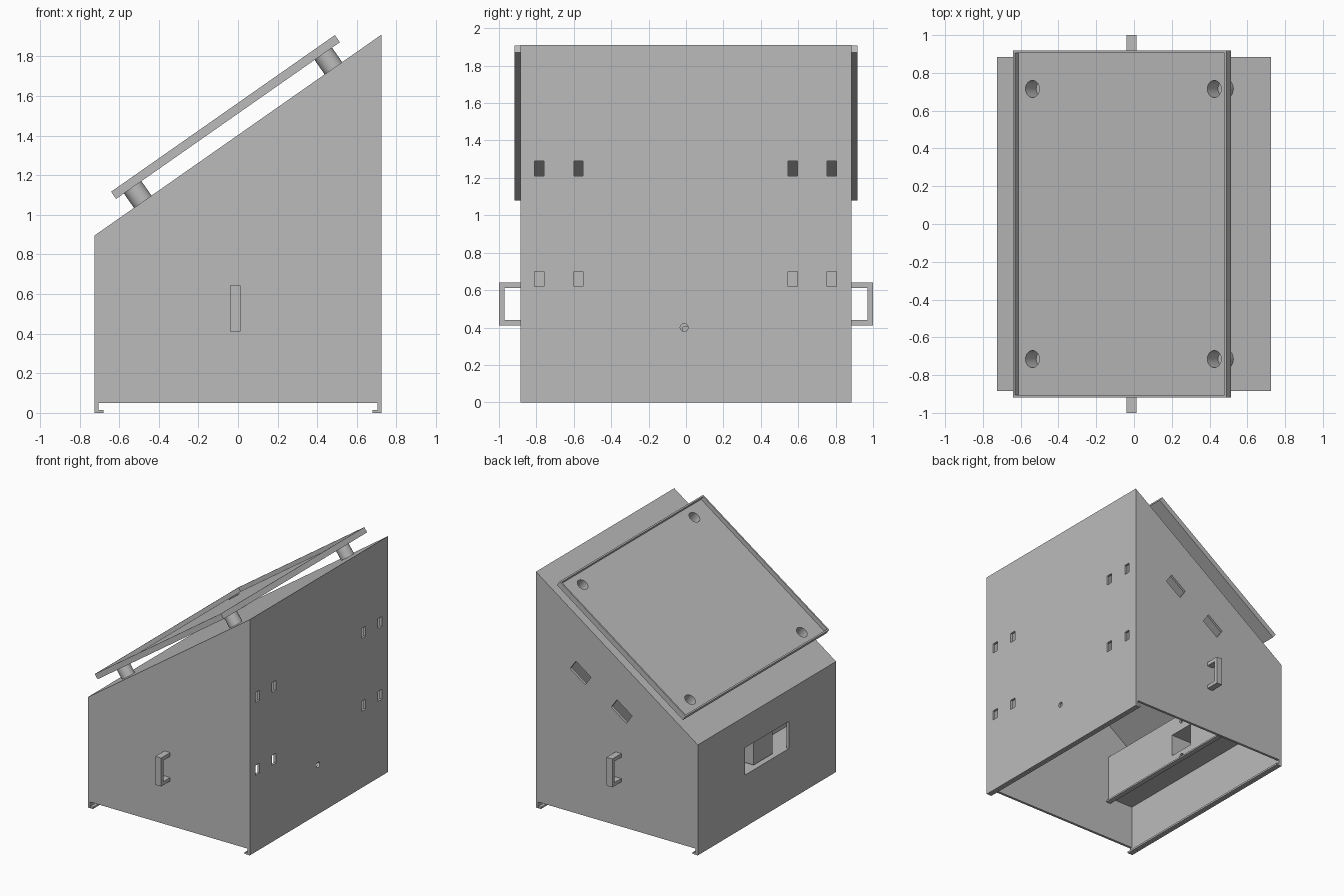
import bpy, bmesh, math
from mathutils import Matrix, Vector

cube = bpy.data.objects.get("Cube")
if cube:
    bpy.data.objects.remove(cube, do_unlink=True)

grey = bpy.data.materials.new("sheet_metal_grey")
grey.use_nodes = True
colour = (0.5, 0.5, 0.5, 1)
grey.diffuse_color = colour
grey.node_tree.nodes["Principled BSDF"].inputs["Base Color"].default_value = colour

HX, HY, LOW, HIGH, T = 0.725, 0.885, 0.895, 1.91, 0.02
ANGLE = math.atan2(HIGH - LOW, 2 * HX)
ALONG = Vector((math.cos(ANGLE), math.sin(ANGLE)))
UP = Vector((-math.sin(ANGLE), math.cos(ANGLE)))
ROOF_START = Vector((-HX, LOW))


def finish(name, bm):
    bmesh.ops.recalc_face_normals(bm, faces=bm.faces)
    mesh = bpy.data.meshes.new(name)
    bm.to_mesh(mesh)
    bm.free()
    mesh.materials.append(grey)
    ob = bpy.data.objects.new(name, mesh)
    bpy.context.collection.objects.link(ob)
    return ob


def prism(name, profile, y0, y1):
    """Extrude an x-z profile along y."""
    bm = bmesh.new()
    face = bm.faces.new([bm.verts.new((p[0], y0, p[1])) for p in profile])
    new = bmesh.ops.extrude_face_region(bm, geom=[face])["geom"]
    bmesh.ops.translate(bm, vec=(0, y1 - y0, 0),
                        verts=[v for v in new if isinstance(v, bmesh.types.BMVert)])
    return finish(name, bm)


def rect(x0, x1, z0, z1):
    return [(x0, z0), (x1, z0), (x1, z1), (x0, z1)]


def tilted(origin, s0, s1, n0, n1):
    """Rectangle aligned with the sloping roof."""
    return [Vector(origin) + ALONG * s + UP * n for s, n in rect(s0, s1, n0, n1)]


def rod(name, centre, axis, radius, length):
    bm = bmesh.new()
    turn = Vector(axis).to_track_quat("Z", "Y").to_matrix().to_4x4()
    bmesh.ops.create_cone(bm, cap_ends=True, segments=32, radius1=radius, radius2=radius,
                          depth=length, matrix=Matrix.Translation(centre) @ turn)
    return finish(name, bm)


def cut(target, *cutters):
    for cutter in cutters:
        mod = target.modifiers.new("cut", "BOOLEAN")
        mod.operation = "DIFFERENCE"
        mod.solver = "EXACT"
        mod.object = cutter
        bpy.context.view_layer.objects.active = target
        bpy.ops.object.modifier_apply(modifier=mod.name)
        bpy.data.objects.remove(cutter, do_unlink=True)


def smooth(ob):
    bpy.ops.object.select_all(action="DESELECT")
    ob.select_set(True)
    bpy.context.view_layer.objects.active = ob
    bpy.ops.object.shade_smooth_by_angle(angle=math.radians(30))


# Hollow wedge housing, open underneath
housing = prism("housing", [(-HX, 0), (HX, 0), (HX, HIGH), (-HX, LOW)], -HY, HY)
ix, drop, rise = HX - T, T / math.cos(ANGLE), T * math.tan(ANGLE)
cut(housing,
    prism("cavity", [(-ix, -0.1), (ix, -0.1), (ix, HIGH - drop - rise),
                     (-ix, LOW - drop + rise)], -HY + T, HY - T),
    prism("side_trim", rect(-ix, ix, -0.1, 0.05), -1, 1),
    prism("window", rect(-0.8, -0.6, 0.42, 0.64), -0.28, 0.28),
    rod("cable_hole", (HX, -0.01, 0.4), (1, 0, 0), 0.021, 0.2))

# Mounting slots in the tall wall
for y in (-0.785, -0.575, 0.57, 0.78):
    for z in (0.66, 1.25):
        cut(housing, prism("slot", rect(0.6, 0.8, z - 0.04, z + 0.04), y - 0.025, y + 0.025))

# Tilted vents in one side wall
for centre in ((0.325, 1.197), (-0.043, 0.983)):
    cut(housing, prism("vent", tilted(centre, -0.083, 0.083, -0.045, 0.045), 0.8, 1))

# Return lips under the end walls
for side, name in ((-1, "low_wall_lip"), (1, "tall_wall_lip")):
    prism(name, rect(*sorted((side * (ix - 0.001), side * 0.68)), 0, 0.015), -HY, HY)

# Inner shelf and upright socket plate
prism("inner_shelf", rect(-ix, -0.48, 0.405, 0.42), -HY + T, HY - T)
plate = prism("socket_plate", rect(-0.49, -0.472, 0.357, 0.76), -HY + T, HY - T)
prism("socket_plate_lip", rect(-0.475, -0.45, 0.357, 0.37), -HY + T, HY - T)
cut(plate, prism("socket_hole", rect(-0.6, -0.4, 0.44, 0.62), -0.11, 0.11),
    *[rod("screw_hole", (-0.48, 0, z), (1, 0, 0), 0.02, 0.1) for z in (0.39, 0.70)])

# Socket box behind the window, open towards the plate
socket = prism("socket_box", rect(-0.69, -0.48, 0.43, 0.63), -0.12, 0.12)
cut(socket, prism("socket_space", rect(-0.68, -0.4, 0.44, 0.62), -0.11, 0.11))

# Side handles
for side, name in ((-1, "front_handle"), (1, "back_handle")):
    a, b = sorted((side * (HY - 0.005), side * 1.0))
    handle = prism(name, rect(-0.04, 0.012, 0.412, 0.642), a, b)
    a, b = sorted((side * 0.8, side * 0.97))
    cut(handle, prism("grip_space", rect(-0.1, 0.1, 0.44, 0.612), a, b))

# Shallow tray held above the roof
S0, S1, N0, N1, TY, RIM = 0.196, 1.575, 0.089, 0.133, 0.918, 0.012
tray = prism("tray", tilted(ROOF_START, S0, S1, N0, N1), -TY, TY)
cut(tray, prism("tray_space", tilted(ROOF_START, S0 + RIM, S1 - RIM, N0 + 0.01, 0.3),
                -TY + RIM, TY - RIM))

# Hollow standoffs joining tray and roof
axis = Vector((UP.x, 0, UP.y))
for s, end in ((0.298, "lower"), (1.473, "upper")):
    for y, side in ((-0.715, "front"), (0.715, "back")):
        p = ROOF_START + ALONG * s
        foot = Vector((p.x, y, p.y))
        standoff = rod(end + "_" + side + "_standoff", foot + axis * (N0 / 2 - 0.001),
                       axis, 0.054, N0 + 0.002)
        cut(standoff, rod("bore", foot + axis * 0.1, axis, 0.045, 0.25))
        cut(tray, rod("tray_hole", foot + axis * 0.1, axis, 0.045, 0.1))
        smooth(standoff)
smooth(tray)
